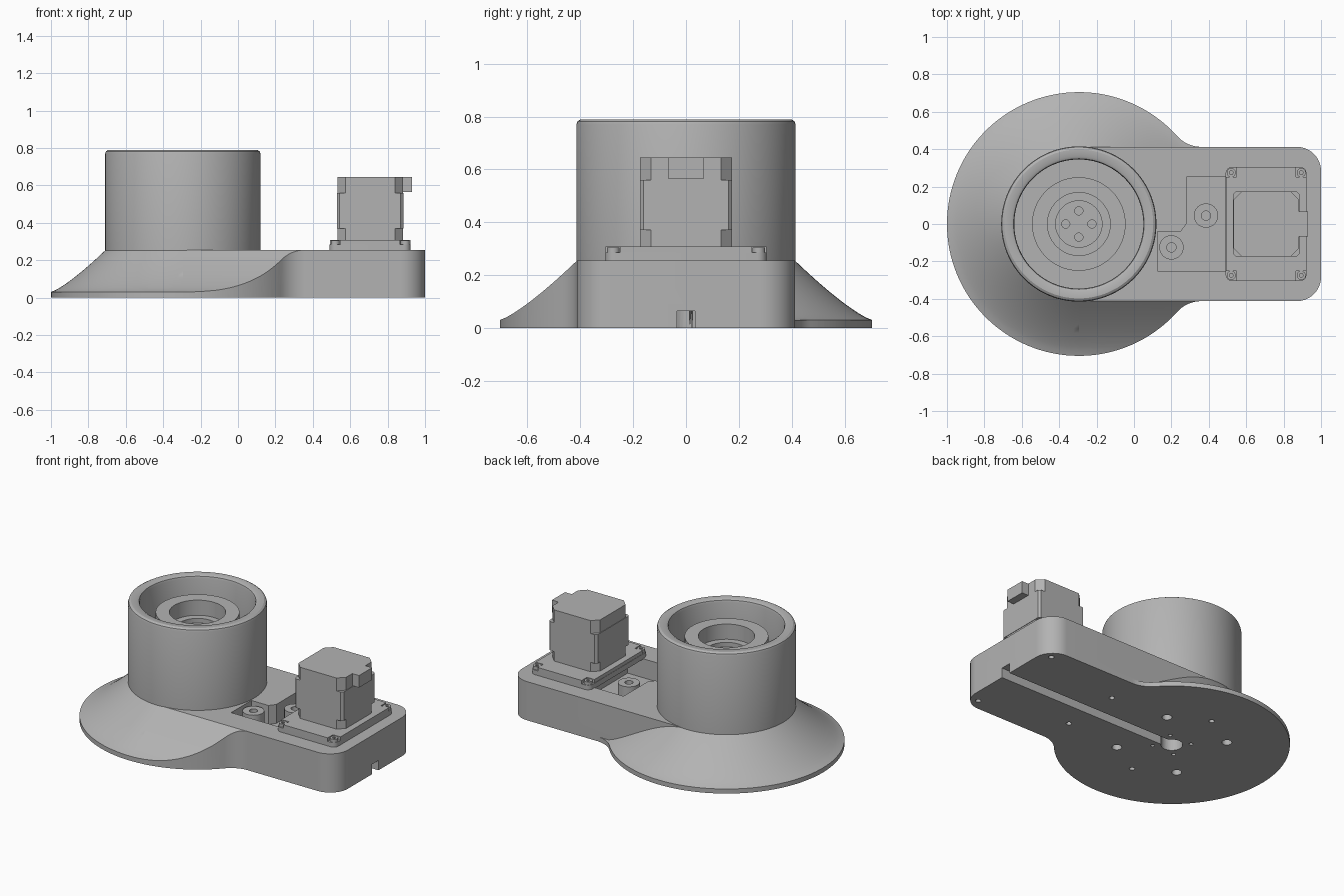
import bpy, bmesh, math
from mathutils import Vector, Matrix

if "Cube" in bpy.data.objects:
    bpy.data.objects.remove(bpy.data.objects["Cube"])

grey = bpy.data.materials.new("plain_grey")
grey.use_nodes = True
grey.diffuse_color = (0.45, 0.45, 0.45, 1)
grey.node_tree.nodes["Principled BSDF"].inputs["Base Color"].default_value = (0.45, 0.45, 0.45, 1)

CX = -0.295          # drum axis
R_DISC, R_DRUM = 0.705, 0.4125
TOP, RIM = 0.255, 0.03
parts = []


def finish(name, bm):
    bmesh.ops.recalc_face_normals(bm, faces=bm.faces)
    mesh = bpy.data.meshes.new(name)
    bm.to_mesh(mesh)
    bm.free()
    mesh.materials.append(grey)
    obj = bpy.data.objects.new(name, mesh)
    bpy.context.collection.objects.link(obj)
    return obj


def prism(name, pts, low, high, place=None):
    """Extrude a 2D outline along z, then optionally reorient it."""
    bm = bmesh.new()
    face = bm.faces.new([bm.verts.new((x, y, low)) for x, y in pts])
    ext = bmesh.ops.extrude_face_region(bm, geom=[face])["geom"]
    verts = [v for v in ext if isinstance(v, bmesh.types.BMVert)]
    bmesh.ops.translate(bm, verts=verts, vec=(0, 0, high - low))
    if place:
        bm.transform(place)
    return finish(name, bm)


def lathe(name, profile, steps=128):
    """Revolve a radius/height profile about the drum axis."""
    bm = bmesh.new()
    verts = [bm.verts.new((r, 0, z)) for r, z in profile]
    edges = [bm.edges.new(pair) for pair in zip(verts, verts[1:])]
    bmesh.ops.spin(bm, geom=verts + edges, cent=(0, 0, 0), axis=(0, 0, 1),
                   angle=math.tau, steps=steps, use_duplicate=False)
    bmesh.ops.remove_doubles(bm, verts=bm.verts, dist=1e-5)
    bm.transform(Matrix.Translation((CX, 0, 0)))
    return finish(name, bm)


def arc(x, y, r, a0, a1, n=16):
    return [(x + r * math.cos(math.radians(a0 + (a1 - a0) * i / n)),
             y + r * math.sin(math.radians(a0 + (a1 - a0) * i / n))) for i in range(n + 1)]


def circle(x, y, r, n=32):
    return arc(x, y, r, 0, 360, n)[:-1]


def rect(x0, x1, y0, y1):
    return [(x0, y0), (x1, y0), (x1, y1), (x0, y1)]


def round_rect(x0, x1, y0, y1, r, n=8):
    return (arc(x0 + r, y0 + r, r, 180, 270, n) + arc(x1 - r, y0 + r, r, 270, 360, n)
            + arc(x1 - r, y1 - r, r, 0, 90, n) + arc(x0 + r, y1 - r, r, 90, 180, n))


def corners(cx, hx, hy, c, notched):
    """Rectangle with chamfered or square-notched corners."""
    pts = []
    for sx, sy, flip in ((1, 1, 0), (-1, 1, 1), (-1, -1, 0), (1, -1, 1)):
        trio = [(cx + sx * hx, sy * (hy - c)), (cx + sx * (hx - c), sy * (hy - c)),
                (cx + sx * (hx - c), sy * hy)]
        if not notched:
            trio.pop(1)
        pts += trio[::-1] if flip else trio
    return pts


def combine(target, other, operation):
    mod = target.modifiers.new("combine", 'BOOLEAN')
    mod.operation, mod.solver, mod.object = operation, 'EXACT', other
    bpy.context.view_layer.update()
    graph = bpy.context.evaluated_depsgraph_get()
    mesh = bpy.data.meshes.new_from_object(target.evaluated_get(graph))
    target.modifiers.clear()
    target.data = mesh
    bpy.data.objects.remove(other)


def cut(target, pts, low, high, place=None):
    combine(target, prism("cutter", pts, low, high, place), 'DIFFERENCE')


# Flared foot around the drum
slope = []
for i in range(13):
    t = i / 12
    slope.append((R_DISC - t * (R_DISC - R_DRUM), RIM + (TOP - RIM) * t ** 1.25))
base = lathe("base", [(0, 0), (R_DISC, 0)] + slope + [(0, TOP)])

# Gear housing with rounded far corners
housing = ([(CX, -R_DRUM)] + arc(0.87, -R_DRUM + 0.13, 0.13, -90, 0)
           + arc(0.87, R_DRUM - 0.13, 0.13, 0, 90) + [(CX, R_DRUM)])
combine(base, prism("housing", housing, 0, TOP), 'UNION')

# Outline that blends the foot into the housing wall
fillet = 0.174
dx, dy = 0.655, R_DRUM + fillet
touch = math.degrees(math.atan2(dy, dx))
blend = (arc(CX, 0, R_DISC, 90, touch, 32)
         + arc(CX + dx, dy, fillet, 180 + touch, 270)[1:] + [(CX + dx, 0.3), (CX, 0.3)])
combine(base, prism("back_blend", blend, 0, RIM), 'UNION')

# Front slope runs straight along the housing, trimmed by the outline
front = prism("front_blend", [(x, -y) for x, y in blend], 0, TOP)
section = [(-r, z) for r, z in slope] + [(-0.2, TOP), (-0.2, -0.1), (-R_DISC - 0.05, -0.1),
                                         (-R_DISC - 0.05, RIM)]
along_x = Matrix(((0, 0, 1, 0), (1, 0, 0, 0), (0, 1, 0, 0), (0, 0, 0, 1)))
combine(front, prism("slope", section, -0.5, 0.6, along_x), 'INTERSECT')
combine(base, front, 'UNION')

# Gear pocket and side notch
cut(base, [(0.125, -0.25), (0.6, -0.25), (0.6, 0.25), (0.28, 0.25), (0.28, 0.0),
           (0.25, -0.04), (0.125, -0.04)], 0.13, 0.5)
along_y = Matrix(((1, 0, 0, 0), (0, 0, 1, 0), (0, 1, 0, 0), (0, 0, 0, 1)))
cut(base, round_rect(0.28, 0.49, 0.08, 0.5, 0.05), 0.34, 0.6, along_y)
cut(base, circle(0.35, 0.16, 0.025, 20), 0.28, 0.36, along_y)

# Cable slot and holes in the underside
cut(base, rect(CX, 1.1, -0.035, 0.035), -0.1, 0.065)
cut(base, circle(CX, 0, 0.065), -0.1, 0.12)
for i in range(4):
    a = math.radians(45 + 90 * i)
    for dist, r in ((0.33, 0.03), (0.115, 0.012)):
        cut(base, circle(CX + dist * math.cos(a), dist * math.sin(a), r, 20), -0.1, 0.1)
for x, y in ((CX, 0.37), (CX, -0.37), (0.34, 0.2), (0.34, -0.2), (0.93, 0.34), (0.93, -0.34)):
    cut(base, circle(x, y, 0.017, 16), -0.1, 0.08)
parts.append(base)

# Hollow drum with a raised inner hub
drum = lathe("drum", [(0, 0.25), (0.415, 0.25), (0.415, 0.77), (0.411, 0.782), (0.398, 0.79),
                      (0.362, 0.79), (0.349, 0.783), (0.345, 0.77), (0.345, 0.5), (0.25, 0.5),
                      (0.25, 0.71), (0.168, 0.71), (0.168, 0.61), (0.124, 0.61),
                      (0.124, 0.58), (0, 0.58)])
for i in range(4):
    a = math.radians(90 * i)
    cut(drum, circle(CX + 0.07 * math.cos(a), 0.07 * math.sin(a), 0.022, 20), 0.5, 0.7)
parts.append(drum)

# Gear posts in the pocket
for name, x, y in (("front_post", 0.2, -0.125), ("back_post", 0.385, 0.045)):
    post = prism(name, circle(x, y, 0.065), 0.12, 0.24)
    cut(post, circle(x, y, 0.025, 20), 0.16, 0.4)
    parts.append(post)

# Motor mounting plate, raised centre and corner screws
MX = 0.707
parts.append(prism("motor_plate", round_rect(0.49, 0.922, -0.305, 0.305, 0.035), 0.25, 0.285))
parts.append(prism("plate_step", corners(MX, 0.215, 0.305, 0.055, True), 0.28, 0.308))
for i, (sx, sy) in enumerate(((1, 1), (-1, 1), (-1, -1), (1, -1))):
    screw = prism(f"plate_screw_{i}", circle(MX + sx * 0.187, sy * 0.275, 0.024, 20), 0.28, 0.305)
    cut(screw, circle(MX + sx * 0.187, sy * 0.275, 0.011, 6), 0.293, 0.4)
    parts.append(screw)

# Motor: chamfered body, wider middle and plug
parts.append(prism("motor_body", corners(MX, 0.174, 0.174, 0.042, False), 0.3, 0.645))
parts.append(prism("motor_middle", corners(MX, 0.177, 0.174, 0.014, False), 0.37, 0.56))
parts.append(prism("motor_plug", rect(0.86, 0.93, -0.068, 0.068), 0.565, 0.645))

bpy.ops.object.select_all(action='DESELECT')
for obj in parts:
    obj.select_set(True)
bpy.context.view_layer.objects.active = base
bpy.ops.object.shade_smooth_by_angle(angle=math.radians(30))
